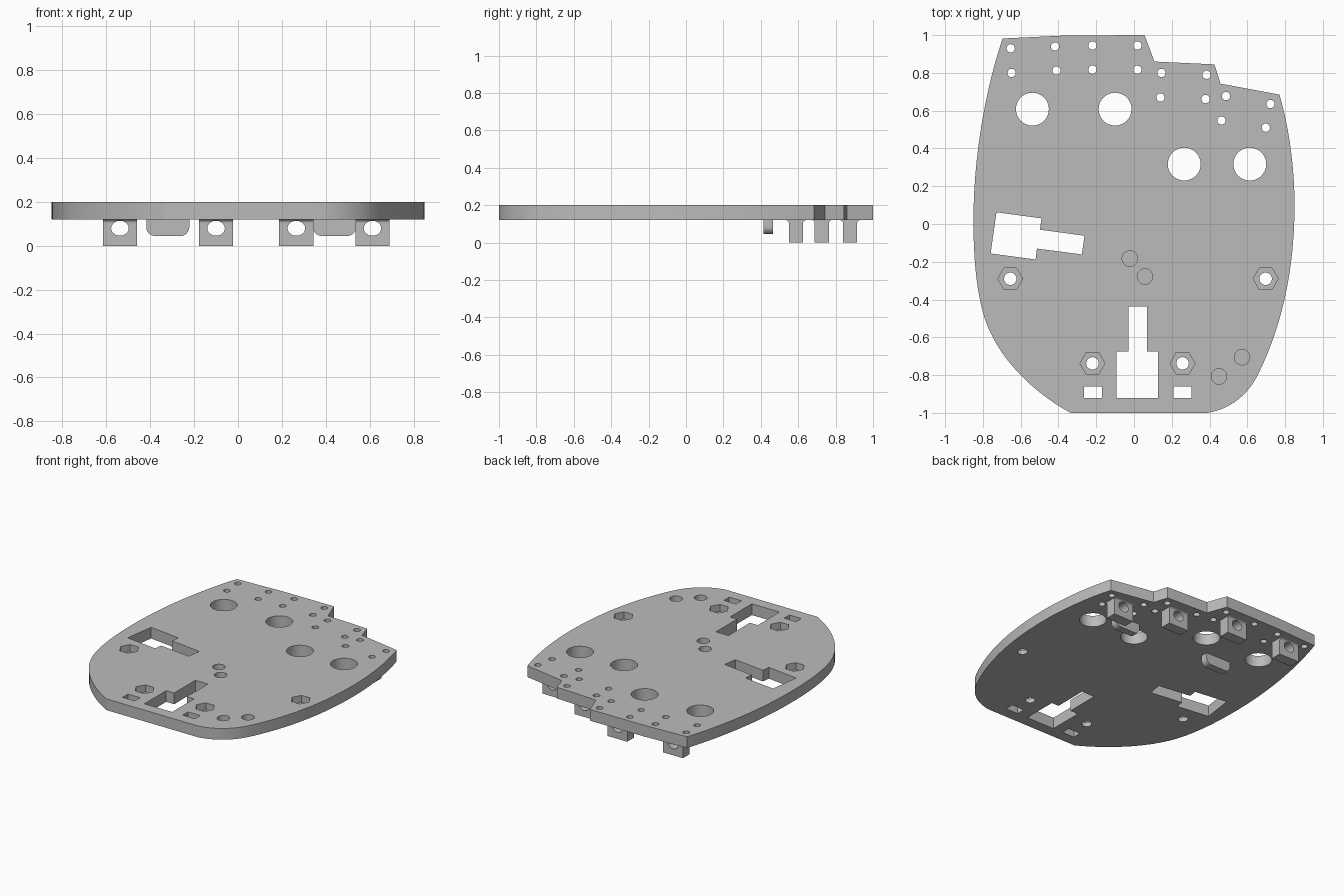
import bpy
import bmesh
from math import pi, cos, sin
from mathutils import Vector
from mathutils.geometry import interpolate_bezier

cube = bpy.data.objects.get("Cube")
if cube:
    bpy.data.objects.remove(cube)

grey = bpy.data.materials.new("plain grey")
grey.use_nodes = True
GREY = (0.5, 0.5, 0.5, 1)
grey.diffuse_color = GREY
grey.node_tree.nodes["Principled BSDF"].inputs["Base Color"].default_value = GREY

BOTTOM, TOP = 0.12, 0.20


def prism(bm, pts, lo, hi, axis="z"):
    """Extrude a 2D outline from lo to hi along the given axis."""
    place = {"z": lambda a, b, c: (a, b, c),
             "y": lambda a, b, c: (a, c, b),
             "x": lambda a, b, c: (c, a, b)}[axis]
    face = bm.faces.new([bm.verts.new(place(a, b, lo)) for a, b in pts])
    ext = bmesh.ops.extrude_face_region(bm, geom=[face])["geom"]
    move = Vector(place(0, 0, hi - lo))
    bmesh.ops.translate(bm, vec=move, verts=[v for v in ext if isinstance(v, bmesh.types.BMVert)])


def ring(x, y, rx, ry=None, n=32):
    return [(x + rx * cos(2 * pi * i / n), y + (ry or rx) * sin(2 * pi * i / n)) for i in range(n)]


def rect(x0, x1, y0, y1):
    return [(x0, y0), (x1, y0), (x1, y1), (x0, y1)]


def arc(x, y, r, start, end, n=8):
    return [(x + r * cos(start + (end - start) * i / n),
             y + r * sin(start + (end - start) * i / n)) for i in range(n + 1)]


def make(name, shapes):
    """Build an object from (outline, low, high, axis) prisms."""
    bm = bmesh.new()
    for shape in shapes:
        prism(bm, *shape)
    bmesh.ops.recalc_face_normals(bm, faces=bm.faces)
    mesh = bpy.data.meshes.new(name)
    bm.to_mesh(mesh)
    bm.free()
    mesh.materials.append(grey)
    obj = bpy.data.objects.new(name, mesh)
    bpy.context.collection.objects.link(obj)
    return obj


def select(obj):
    bpy.ops.object.select_all(action="DESELECT")
    obj.select_set(True)
    bpy.context.view_layer.objects.active = obj


def cut(obj, shapes):
    cutter = make("cutter", shapes)
    cutter.hide_render = True
    mod = obj.modifiers.new("cut", "BOOLEAN")
    mod.operation, mod.solver, mod.object = "DIFFERENCE", "EXACT", cutter
    select(obj)
    bpy.ops.object.modifier_apply(modifier=mod.name)
    bpy.data.objects.remove(cutter)


def smooth(obj):
    select(obj)
    bpy.ops.object.shade_smooth_by_angle(angle=0.5)


# Base plate: stepped back edge, curved flanks, straight front edge
outline = [(-0.36, 0.998), (0.056, 1.0), (0.108, 0.86), (0.426, 0.845), (0.458, 0.743)]
flanks = [
    [(0.77, 0.685), (0.825, 0.5), (0.85, 0.28), (0.85, 0.1)],
    [(0.85, 0.1), (0.85, -0.25), (0.78, -0.55), (0.655, -0.8)],
    [(0.655, -0.8), (0.6, -0.91), (0.5, -0.985), (0.384, -1.0)],
    [(-0.336, -1.0), (-0.52, -0.9), (-0.75, -0.7), (-0.807, -0.44)],
    [(-0.807, -0.44), (-0.84, -0.3), (-0.85, -0.15), (-0.85, 0.02)],
    [(-0.85, 0.02), (-0.85, 0.35), (-0.79, 0.7), (-0.696, 0.982)],
]
for a, b, c, d in flanks:
    for p in interpolate_bezier(*(Vector(q) for q in (a, b, c, d)), 14):
        if (Vector(outline[-1]) - p.to_2d()).length > 0.001:
            outline.append((p.x, p.y))
plate = make("base_plate", [(outline, BOTTOM, TOP, "z")])

# Openings through the plate
bracket_x = [-0.538, -0.1, 0.266, 0.613]
bracket_y = [0.877, 0.877, 0.726, 0.588]
big_hole_y = [0.608, 0.608, 0.317, 0.317]
nuts = [(-0.655, -0.29), (0.697, -0.29), (-0.22, -0.738), (0.257, -0.738)]
pin_holes = [(-0.653, 0.93), (-0.418, 0.94), (-0.22, 0.945), (0.018, 0.945),
             (-0.648, 0.80), (-0.41, 0.812), (-0.22, 0.817), (0.018, 0.817),
             (0.145, 0.80), (0.384, 0.79), (0.14, 0.67), (0.379, 0.661),
             (0.487, 0.677), (0.722, 0.635), (0.463, 0.548), (0.698, 0.51)]
front_slot = [(-0.093, -0.92), (0.126, -0.92), (0.126, -0.675), (0.07, -0.675),
              (0.07, -0.437), (-0.03, -0.437), (-0.03, -0.675), (-0.093, -0.675)]
side_slot = [(-0.728, 0.062), (-0.49, 0.03), (-0.498, -0.03), (-0.262, -0.062),
             (-0.276, -0.161), (-0.514, -0.13), (-0.521, -0.188), (-0.759, -0.156)]
openings = [front_slot, side_slot,
            rect(-0.265, -0.17, -0.92, -0.86), rect(0.208, 0.304, -0.92, -0.86)]
openings += [ring(x, y, 0.087, n=48) for x, y in zip(bracket_x, big_hole_y)]
openings += [ring(x, y, 0.022, n=20) for x, y in pin_holes]
openings += [ring(x, y, 0.033) for x, y in nuts]
cut(plate, [(o, BOTTOM - 0.05, TOP + 0.05, "z") for o in openings])

# Recesses in the upper face: hexagons and round pockets
pockets = [(-0.022, -0.183), (0.058, -0.278), (0.45, -0.807), (0.572, -0.705)]
recesses = [ring(x, y, 0.066, n=6) for x, y in nuts]
recesses += [ring(x, y, 0.041) for x, y in pockets]
cut(plate, [(r, TOP - 0.05, TOP + 0.05, "z") for r in recesses])
smooth(plate)

# Hanging brackets with filleted roots and an oval bore
HALF, FILLET = 0.038, 0.016
for i, (x, y) in enumerate(zip(bracket_x, bracket_y)):
    z = BOTTOM - FILLET
    profile = [(y - HALF, 0), (y + HALF, 0)]
    profile += arc(y + HALF + FILLET, z, FILLET, pi, pi / 2)
    profile += arc(y - HALF - FILLET, z, FILLET, pi / 2, 0)
    bracket = make(f"bracket_{i + 1}", [(profile, x - 0.078, x + 0.078, "x")])
    cut(bracket, [(ring(x, 0.08, 0.04, 0.034), y - 0.2, y + 0.2, "y")])
    smooth(bracket)

# Rounded tabs between the brackets
R = 0.04
for side, x in (("right", -0.32), ("left", 0.44)):
    w, low = 0.098, 0.045
    profile = [(x + w, BOTTOM), (x - w, BOTTOM)]
    profile += arc(x - w + R, low + R, R, pi, 1.5 * pi)
    profile += arc(x + w - R, low + R, R, 1.5 * pi, 2 * pi)
    smooth(make(f"{side}_tab", [(profile, 0.414, 0.465, "y")]))
